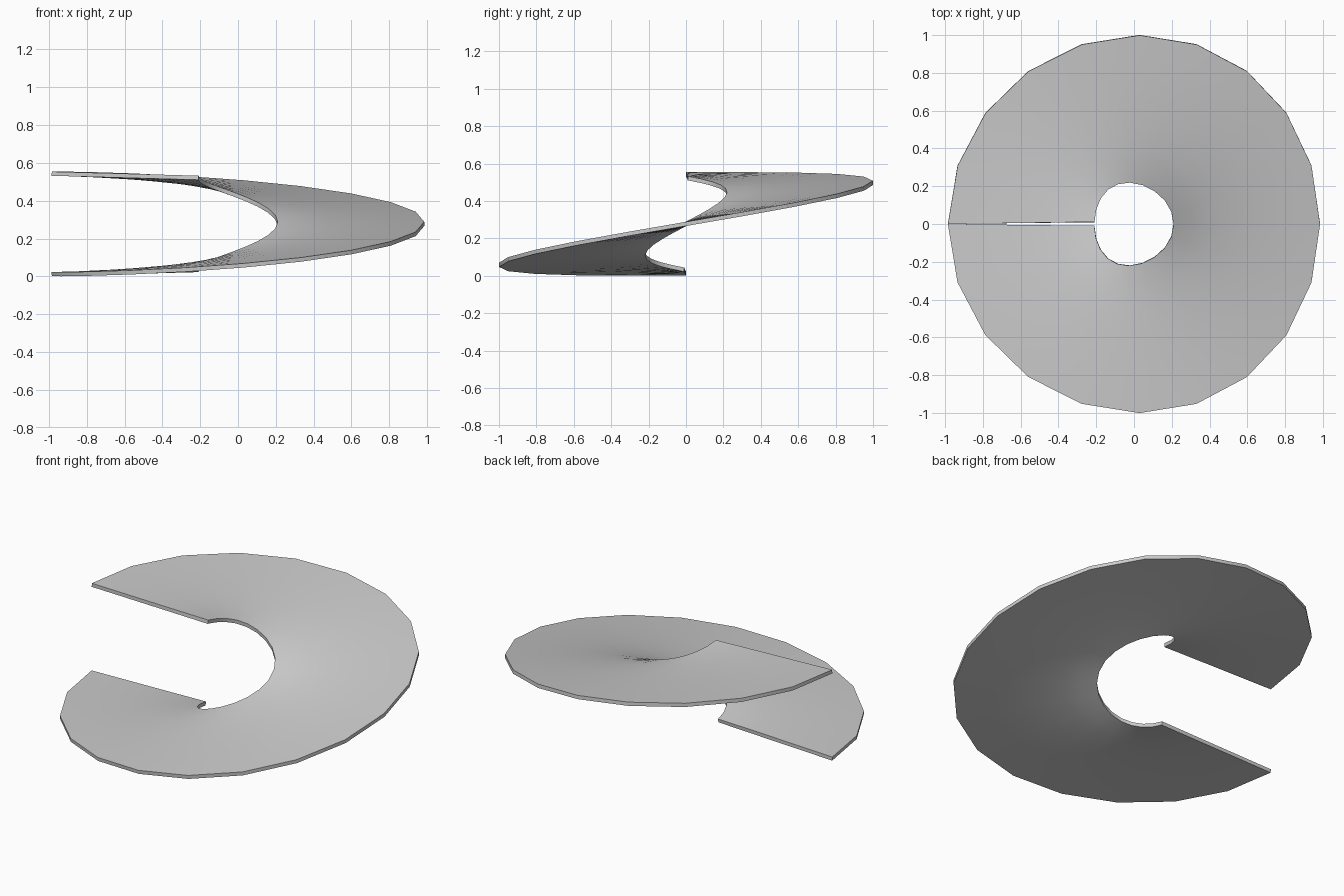
import bpy, bmesh
from math import sin, cos, pi

if "Cube" in bpy.data.objects:
    bpy.data.objects.remove(bpy.data.objects["Cube"])

SEGMENTS, RINGS, THICK, MID_Z = 20, 8, 0.022, 0.2775


def inner_edge(t):
    # small, nearly even helix around the hole
    a = t * 0.985
    return (0.21 * cos(a) - 0.03 * sin(a) ** 2, 0.22 * sin(a),
            MID_Z + 0.244 * t / pi + 0.035 * sin(t))


def outer_edge(t):
    # wide rim that flattens towards the two ends
    return (0.985 * cos(t) + 0.03 * sin(t) ** 2, sin(t),
            MID_Z + 0.2655 * t / pi + 0.087 * sin(t))


# Ruled strip between inner and outer edges, one full turn
bm = bmesh.new()
rows = []
for i in range(SEGMENTS + 1):
    t = -pi + 2 * pi * i / SEGMENTS
    p, q = inner_edge(t), outer_edge(t)
    rows.append([bm.verts.new([a + (b - a) * j / RINGS for a, b in zip(p, q)])
                 for j in range(RINGS + 1)])
for r0, r1 in zip(rows, rows[1:]):
    for j in range(RINGS):
        bm.faces.new((r0[j], r0[j + 1], r1[j + 1], r1[j]))
mesh = bpy.data.meshes.new("screw_flight")
bm.to_mesh(mesh)
bm.free()

flight = bpy.data.objects.new("screw_flight", mesh)
bpy.context.collection.objects.link(flight)
bpy.context.view_layer.objects.active = flight
flight.select_set(True)

# Sheet thickness
solid = flight.modifiers.new("thickness", 'SOLIDIFY')
solid.thickness = THICK
solid.offset = 0
bpy.ops.object.modifier_apply(modifier=solid.name)
bpy.ops.object.shade_smooth_by_angle(angle=pi / 6)
